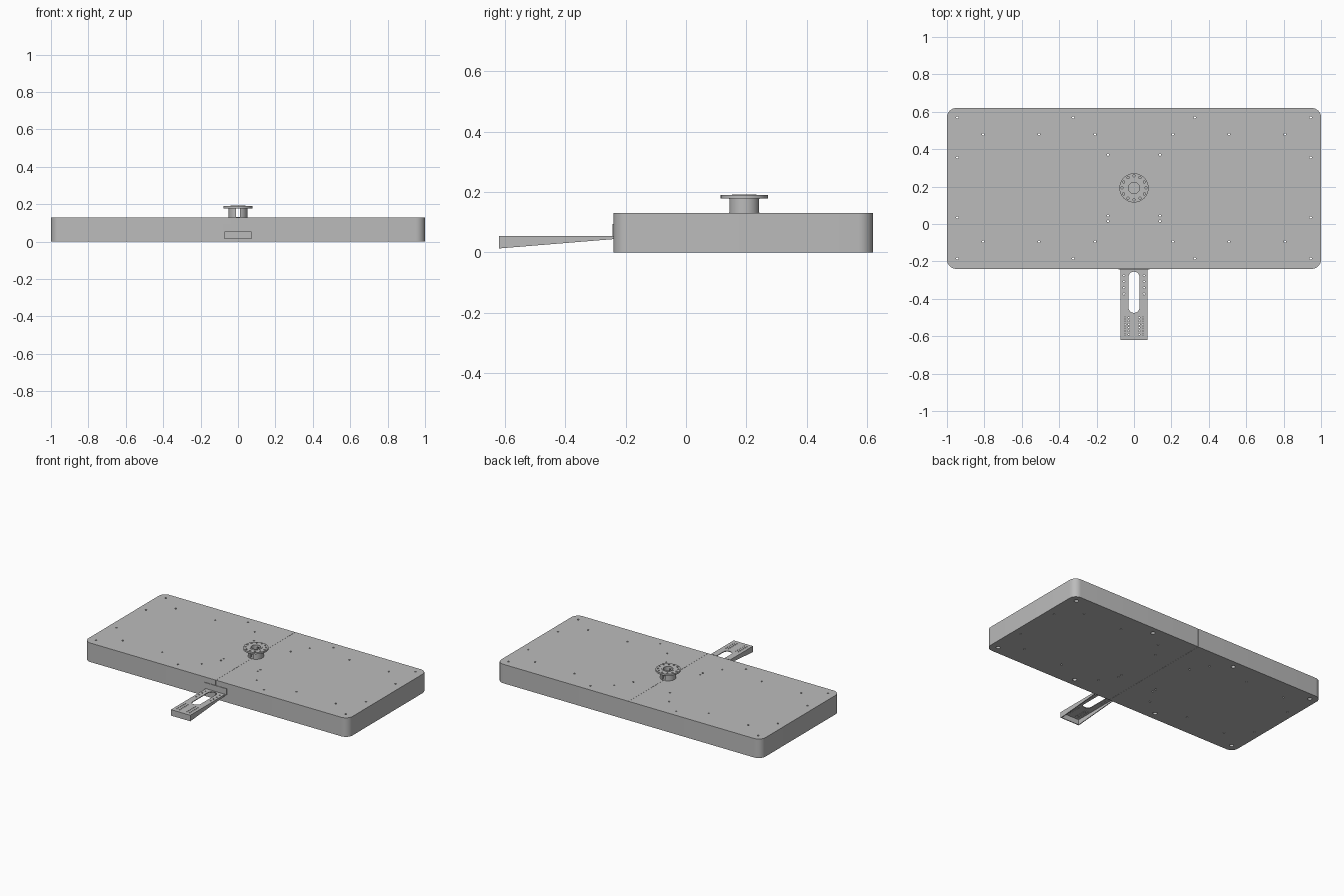
import bpy, bmesh
from math import pi, sin, cos

if "Cube" in bpy.data.objects:
    bpy.data.objects.remove(bpy.data.objects["Cube"])

grey = bpy.data.materials.new("plain grey")
grey.use_nodes = True
grey.diffuse_color = (0.5, 0.5, 0.5, 1)
grey.node_tree.nodes["Principled BSDF"].inputs["Base Color"].default_value = (0.5, 0.5, 0.5, 1)


def finish(bm, name):
    bmesh.ops.recalc_face_normals(bm, faces=bm.faces)
    mesh = bpy.data.meshes.new(name)
    bm.to_mesh(mesh)
    bm.free()
    mesh.materials.append(grey)
    ob = bpy.data.objects.new(name, mesh)
    bpy.context.collection.objects.link(ob)
    return ob


def add_prism(bm, outline, low, high):
    """Extrude an xy outline from height low to height high."""
    face = bm.faces.new([bm.verts.new((x, y, low)) for x, y in outline])
    top = bmesh.ops.extrude_face_region(bm, geom=[face])["geom"]
    for v in top:
        if isinstance(v, bmesh.types.BMVert):
            v.co.z = high


def circle(x, y, r, n=16):
    return [(x + r * cos(2 * pi * i / n), y + r * sin(2 * pi * i / n)) for i in range(n)]


def rounded(x0, x1, y0, y1, r, n=8, corners=(1, 1, 1, 1)):
    """Rectangle with chosen corners rounded, starting upper right."""
    centres = [(x1, y1, -1, -1), (x0, y1, 1, -1), (x0, y0, 1, 1), (x1, y0, -1, 1)]
    pts = []
    for k, (x, y, sx, sy) in enumerate(centres):
        if not corners[k]:
            pts.append((x, y))
            continue
        for i in range(n + 1):
            a = pi / 2 * (k + i / n)
            pts.append((x + sx * r + r * cos(a), y + sy * r + r * sin(a)))
    return pts


def prisms(name, outlines, low, high):
    bm = bmesh.new()
    for o in outlines:
        add_prism(bm, o, low, high)
    return finish(bm, name)


def cut(ob, cutters):
    bpy.context.view_layer.objects.active = ob
    for c in cutters:
        c.hide_render = True
        mod = ob.modifiers.new("cut", "BOOLEAN")
        mod.operation, mod.solver, mod.object = "DIFFERENCE", "EXACT", c
        bpy.ops.object.modifier_apply(modifier=mod.name)


def smooth(ob):
    bpy.ops.object.select_all(action="DESELECT")
    ob.select_set(True)
    bpy.context.view_layer.objects.active = ob
    bpy.ops.object.shade_smooth_by_angle(angle=0.6)


def drop(cutters):
    for c in cutters:
        bpy.data.objects.remove(c)


FRONT, BACK, TOP = -0.24, 0.62, 0.13

# Deck hole pattern, mirrored left to right
corner_holes = [(s * x, y) for s in (-1, 1) for x in (0.325, 0.945) for y in (-0.185, 0.57)]
deck_holes = [(s * x, y) for s in (-1, 1) for x in (0.208, 0.508, 0.807) for y in (-0.094, 0.479)]
deck_holes += [(s * 0.945, y) for s in (-1, 1) for y in (0.035, 0.355)]
deck_holes += [(s * 0.139, y) for s in (-1, 1) for y in (0.015, 0.045, 0.37)]
drills = prisms("deck_drills", [circle(x, y, 0.006, 12) for x, y in corner_holes + deck_holes], -0.1, 0.3)
bores = prisms("foot_bores", [circle(x, y, 0.014) for x, y in corner_holes], -0.1, 0.02)

# Two halves of the base, meeting at the centre seam
for name, x0, x1, corners in (("left_base", 0.0005, 1, (1, 0, 0, 1)),
                              ("right_base", -1, -0.0005, (0, 1, 1, 0))):
    half = prisms(name, [rounded(x0, x1, FRONT, BACK, 0.05, corners=corners)], 0, TOP)
    cut(half, [drills, bores])
    smooth(half)
drop([drills, bores])

# Hub: hollow stem with a front-to-back slot, under a drilled flange
HY = 0.193
stem = prisms("hub_stem", [circle(0, HY, 0.05, 48)], TOP - 0.002, 0.18)
flange = prisms("hub_flange", [circle(0, HY, 0.078, 48)], 0.178, 0.19)
bore = prisms("hub_bore", [circle(0, HY, 0.03, 32)], 0.1, 0.3)
slot = prisms("hub_slot", [rounded(-0.011, 0.011, HY - 0.1, HY + 0.1, 0, corners=(0, 0, 0, 0))], 0.132, 0.177)
bolts = prisms("hub_drills", [circle(0.064 * cos(pi * i / 6), HY + 0.064 * sin(pi * i / 6), 0.006, 12)
                              for i in range(12)], 0.1, 0.3)
cut(stem, [bore, slot])
cut(flange, [bore, bolts])
drop([bore, slot, bolts])
collar = prisms("hub_collar", [circle(0, HY, 0.04, 48)], 0.185, 0.192)
inner = prisms("collar_bore", [circle(0, HY, 0.03, 32)], 0.1, 0.3)
cut(collar, [inner])
drop([inner])
for ob in (stem, flange, collar):
    smooth(ob)

# Front arm: tapered channel open underneath
TIP, AW, AT, WALL = -0.62, 0.073, 0.054, 0.005


def wedge(name, half_width, y0, y1, top, low0, low1):
    bm = bmesh.new()
    side = [(y0, low0), (y1, low1), (y1, top), (y0, top)]
    face = bm.faces.new([bm.verts.new((-half_width, y, z)) for y, z in side])
    ext = bmesh.ops.extrude_face_region(bm, geom=[face])["geom"]
    bmesh.ops.translate(bm, vec=(2 * half_width, 0, 0),
                        verts=[v for v in ext if isinstance(v, bmesh.types.BMVert)])
    return finish(bm, name)


arm = wedge("front_arm", AW, TIP, FRONT + 0.001, AT, 0.013, 0.044)
hollow = wedge("arm_hollow", AW - WALL, TIP + WALL, FRONT + 0.1, AT - WALL, -0.1, -0.1)
opening = prisms("arm_slot", [rounded(-0.03, 0.03, -0.475, -0.255, 0.0299)], -0.1, 0.2)
arm_holes = [circle(s * 0.054, -0.275 - 0.033 * i, 0.005, 10) for s in (-1, 1) for i in range(4)]
arm_holes += [circle(s * x, -0.5 - 0.018 * i, 0.004, 8)
              for s in (-1, 1) for x in (0.028, 0.048) for i in range(6)]
pins = prisms("arm_drills", arm_holes, -0.1, 0.2)
cut(arm, [hollow, opening, pins])
drop([hollow, opening, pins])
smooth(arm)

# Upright mounting plate where the arm meets the base
plate = prisms("arm_mount_plate", [rounded(-0.083, 0.083, FRONT - 0.004, FRONT + 0.001, 0,
                                           corners=(0, 0, 0, 0))], 0.052, 0.094)
